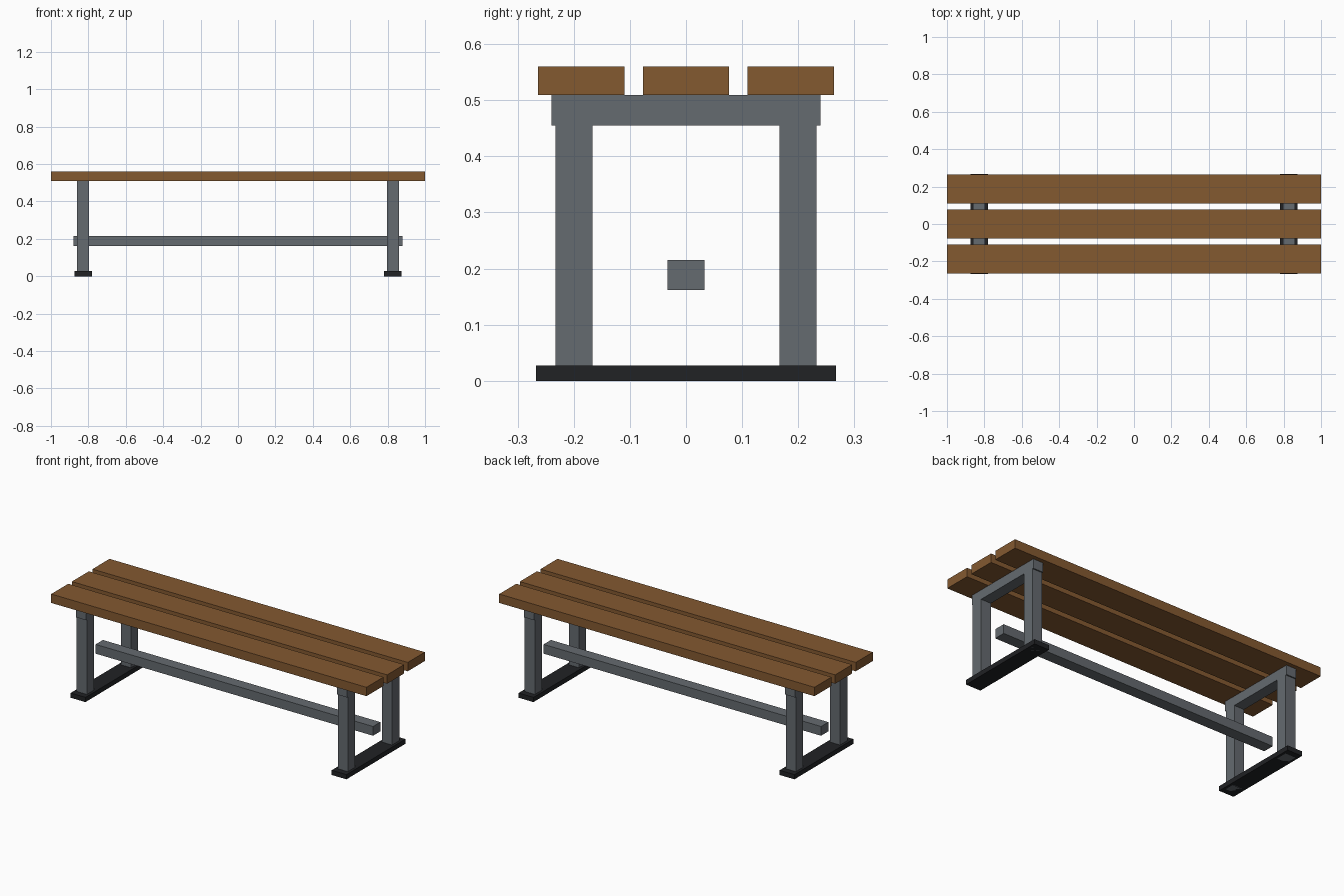
import bpy

if "Cube" in bpy.data.objects:
    bpy.data.objects.remove(bpy.data.objects["Cube"])


def material(name, color):
    mat = bpy.data.materials.new(name)
    mat.diffuse_color = (*color, 1)
    mat.use_nodes = True
    mat.node_tree.nodes["Principled BSDF"].inputs["Base Color"].default_value = mat.diffuse_color
    return mat


wood = material("wood", (0.23, 0.10, 0.03))
steel = material("steel", (0.13, 0.145, 0.16))
rubber = material("rubber", (0.015, 0.016, 0.018))


def box(name, center, size, mat):
    bpy.ops.mesh.primitive_cube_add(size=1, location=center)
    obj = bpy.context.object
    obj.name = name
    obj.scale = size
    bpy.ops.object.transform_apply(location=False, rotation=False, scale=True)
    obj.data.materials.append(mat)


def span(name, x, y, z, mat):
    """Box given by its (min, max) extents on each axis."""
    axes = (x, y, z)
    box(name, [(a + b) / 2 for a, b in axes], [b - a for a, b in axes], mat)


# Seat planks
for label, y in (("front", -0.187), ("middle", 0), ("back", 0.187)):
    span(f"{label}_seat_plank", (-1, 1), (y - 0.077, y + 0.077), (0.509, 0.56), wood)

# End frames: foot, two legs and a top rail on each side
for side, x in (("left", -0.828), ("right", 0.828)):
    post = (x - 0.032, x + 0.032)
    span(f"{side}_foot", (x - 0.047, x + 0.047), (-0.267, 0.267), (0, 0.027), rubber)
    span(f"{side}_top_rail", post, (-0.24, 0.24), (0.455, 0.509), steel)
    for label, y in (("front", -0.2), ("back", 0.2)):
        span(f"{side}_{label}_leg", post, (y - 0.033, y + 0.033), (0, 0.455), steel)

# Long stretcher between the end frames
span("stretcher", (-0.88, 0.88), (-0.033, 0.033), (0.162, 0.215), steel)
